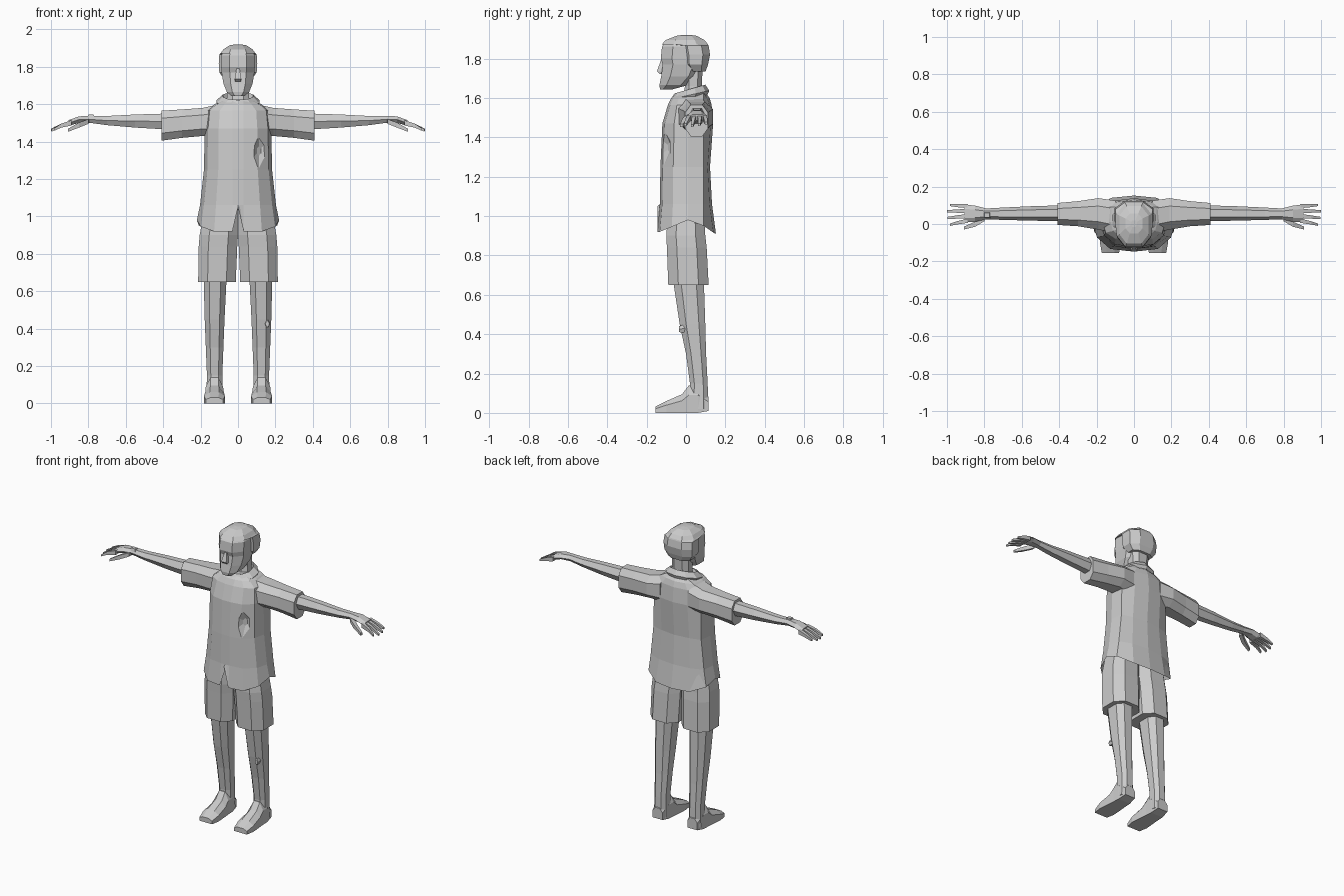
import bpy, bmesh, math
from mathutils import Vector

grey = bpy.data.materials.new("light_grey")
grey.diffuse_color = (0.6, 0.6, 0.6, 1)

OCT = [(-.5, -1), (.5, -1), (1, -.5), (1, .5), (.5, 1), (-.5, 1), (-1, .5), (-1, -.5)]
HEX = [(-.5, -1), (.5, -1), (1, 0), (.5, 1), (-.5, 1), (-1, 0)]
BOX = [(-1, -1), (1, -1), (1, 1), (-1, 1)]


def loft(name, rings, mirror=False, caps=True):
    """Skin a list of equal-length point rings."""
    bm = bmesh.new()
    vs = [[bm.verts.new(p) for p in r] for r in rings]
    n = len(rings[0])
    for a, b in zip(vs, vs[1:]):
        for i in range(n):
            bm.faces.new((a[i], a[(i + 1) % n], b[(i + 1) % n], b[i]))
    if caps:
        bm.faces.new(vs[0])
        bm.faces.new(vs[-1])
    bmesh.ops.recalc_face_normals(bm, faces=bm.faces)
    me = bpy.data.meshes.new(name)
    bm.to_mesh(me)
    bm.free()
    me.materials.append(grey)
    ob = bpy.data.objects.new(name, me)
    bpy.context.collection.objects.link(ob)
    if mirror:
        ob.modifiers.new("mirror", 'MIRROR')
    return ob


def section(axis, t, a0, a1, b0, b1, prof=OCT):
    """Profile fitted to a rectangle, standing across the given axis at t."""
    pts = []
    for u, v in prof:
        a = (a0 + a1) / 2 + u * (a1 - a0) / 2
        b = (b0 + b1) / 2 + v * (b1 - b0) / 2
        pts.append({'x': (t, a, b), 'y': (a, t, b), 'z': (a, b, t)}[axis])
    return pts


def sections(axis, rows, prof=OCT):
    return [section(axis, *r, prof=prof) for r in rows]


def torso_ring(z, w, f, b, hem=None):
    """Shirt cross-section; hem gives its own height to each point."""
    half = [(0, f), (.03, f), (.58 * w, f + .012), (.9 * w, f * .5),
            (w, .01), (.95 * w, .09), (.55 * w, b - .012), (0, b)]
    zs = hem or [z] * 8
    right = [(x, y, h) for (x, y), h in zip(half, zs)]
    return right + [(-x, y, h) for x, y, h in reversed(right[1:-1])]


# Shirt body with split front hem and a hollow underside
shirt = loft("shirt", [
    torso_ring(1.625, .075, -.045, .10),
    torso_ring(1.60, .125, -.075, .12),
    torso_ring(1.565, .168, -.092, .13),
    torso_ring(1.47, .178, -.12, .138),
    torso_ring(1.25, .182, -.13, .122),
    torso_ring(1.06, .203, -.133, .132),
    torso_ring(0, .22, -.145, .152, [1.05, .92, .92, .945, .98, .95, .915, .91]),
    torso_ring(1.06, .19, -.11, .115)])

# Faceted dent on the left chest
dent = loft("dent_cutter", [
    [(.112 + .05 * s * math.cos(a), -.115 + d + .035 * s * math.cos(a), 1.35 + .1 * s * math.sin(a))
     for a in [math.radians(30 + 60 * k) for k in range(6)]]
    for d, s in ((-.05, 1.05), (0, 1), (.03, .25))])
cut = shirt.modifiers.new("dent", 'BOOLEAN')
cut.operation, cut.object, cut.solver = 'DIFFERENCE', dent, 'EXACT'
dent.hide_render = True
dent.hide_viewport = True

# Collar: a flared band, lower at the front
collar = []
for rx, ry, lift in ((.07, .07, .0), (.085, .078, .03), (.12, .098, .0), (.11, .09, -.02)):
    collar.append([(rx * math.cos(a), .02 + ry * math.sin(a),
                    1.615 + lift + .022 * math.sin(a))
                   for a in [math.radians(36 * k + 18) for k in range(10)]])
loft("collar", collar + [collar[0]], caps=False)

# Sleeves, forearms and palms
loft("sleeve", sections('x', [
    (.10, -.05, .125, 1.42, 1.60),
    (.19, -.03, .138, 1.43, 1.58),
    (.30, -.012, .122, 1.42, 1.572),
    (.41, -.005, .112, 1.405, 1.565)]), mirror=True)
loft("forearm", sections('x', [
    (.38, .015, .10, 1.465, 1.55),
    (.55, .018, .095, 1.475, 1.545),
    (.70, .022, .088, 1.488, 1.537),
    (.79, .025, .083, 1.50, 1.538),
    (.85, .012, .098, 1.50, 1.535),
    (.905, .008, .105, 1.485, 1.515)], HEX), mirror=True)

# Fingers: root and tip y position, tip x and z
for name, y0, y1, tx, tz in (("index_finger", .017, -.004, .985, 1.462),
                             ("middle_finger", .043, .032, .998, 1.458),
                             ("ring_finger", .070, .068, 1.0, 1.462),
                             ("little_finger", .096, .102, .985, 1.47)):
    mid = (y0 + y1) / 2
    loft(name, sections('x', [
        (.89, y0 - .011, y0 + .011, 1.486, 1.514),
        (.945, mid - .009, mid + .009, 1.475, 1.496),
        (tx, y1 - .006, y1 + .006, tz - .005, tz + .007)], BOX), mirror=True)
loft("thumb", sections('x', [
    (.80, .015, .045, 1.495, 1.52),
    (.85, -.015, .012, 1.475, 1.502),
    (.91, -.030, -.014, 1.452, 1.468)], BOX), mirror=True)

# Small wrist nub and shin nub
loft("wrist_nub", sections('z', [
    (1.525, -.805, -.765, .03, .066), (1.545, -.80, -.772, .036, .06)], BOX))
loft("shin_nub", sections('y', [
    (.03, .135, .172, .405, .465), (-.035, .146, .168, .41, .44)], HEX))

# Shorts
loft("shorts", sections('z', [
    (.65, .012, .213, -.09, .115),
    (.84, .004, .21, -.097, .105),
    (.90, 0, .205, -.10, .098),
    (1.04, 0, .18, -.09, .09)]), mirror=True)

# Legs and feet
loft("leg", sections('z', [
    (.69, .06, .184, -.068, .09),
    (.45, .072, .178, -.032, .098),
    (.30, .078, .172, .0, .102),
    (.15, .084, .166, .02, .11),
    (.02, .082, .17, .015, .114)]), mirror=True)
loft("foot", sections('y', [
    (.115, .09, .162, 0.01, .08),
    (.06, .082, .17, 0, .14),
    (.015, .08, .172, 0, .14),
    (-.02, .076, .175, 0, .095),
    (-.10, .07, .182, 0, .06),
    (-.155, .08, .172, 0, .032)], [(-1, -1), (1, -1), (1, .3), (.45, 1), (-.45, 1), (-1, .3)]),
    mirror=True)

# Neck, head and nose
loft("neck", sections('z', [
    (1.57, -.065, .065, -.02, .09), (1.66, -.058, .058, -.005, .08),
    (1.76, -.062, .062, -.01, .085)]))
loft("head", sections('z', [
    (1.643, -.034, .034, -.132, -.07),
    (1.665, -.06, .06, -.135, .01),
    (1.71, -.078, .078, -.126, .06),
    (1.77, -.088, .088, -.118, .09),
    (1.80, -.09, .09, -.128, .10),
    (1.86, -.09, .09, -.122, .10),
    (1.89, -.075, .075, -.10, .08)]))
loft("nose", sections('z', [
    (1.722, -.016, .016, -.135, -.10), (1.735, -.018, .018, -.148, -.10),
    (1.79, -.008, .008, -.128, -.10)], BOX))

# Hair cap, with the fringe stepping forward near the crown
loft("hair", sections('z', [
    (1.735, -.075, .075, .015, .10),
    (1.77, -.10, .10, -.015, .112),
    (1.82, -.103, .103, -.022, .122),
    (1.865, -.10, .10, -.03, .115),
    (1.872, -.093, .093, -.122, .112),
    (1.893, -.078, .078, -.105, .095),
    (1.915, -.045, .045, -.05, .055),
    (1.92, -.015, .015, -.015, .02)]))
